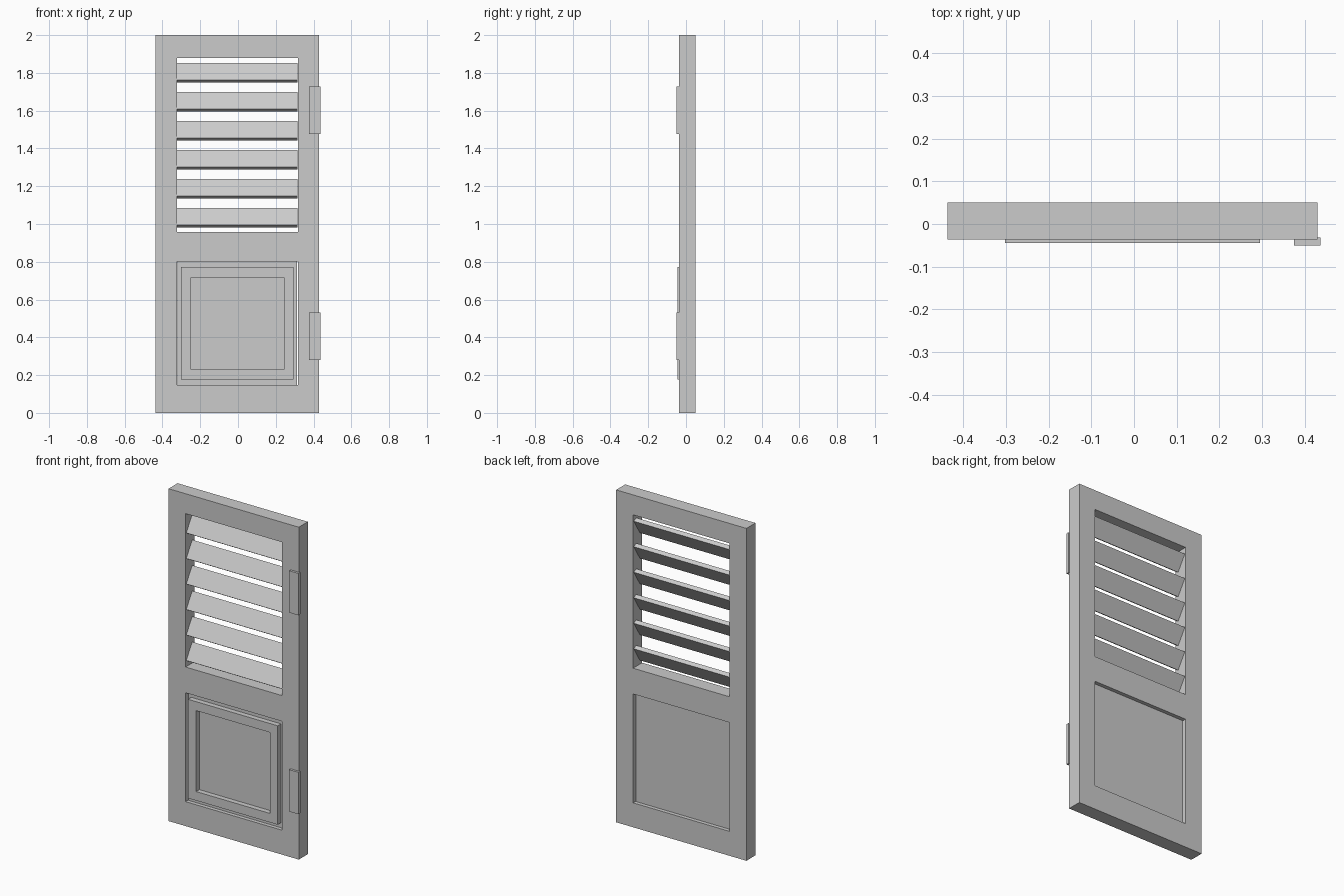
import bpy, bmesh, math
from mathutils import Matrix, Vector

if "Cube" in bpy.data.objects:
    bpy.data.objects.remove(bpy.data.objects["Cube"])

grey = bpy.data.materials.new("grey paint")
grey.diffuse_color = (0.6, 0.6, 0.6, 1)
grey.use_nodes = True
grey.node_tree.nodes["Principled BSDF"].inputs["Base Color"].default_value = grey.diffuse_color


def finish(name, bm):
    mesh = bpy.data.meshes.new(name)
    bmesh.ops.recalc_face_normals(bm, faces=bm.faces)
    bm.to_mesh(mesh)
    bm.free()
    mesh.materials.append(grey)
    ob = bpy.data.objects.new(name, mesh)
    bpy.context.collection.objects.link(ob)
    return ob


def box(name, lo, hi, tilt=0.0):
    """Box between two corners, tilted about the x axis through its centre."""
    lo, hi = Vector(lo), Vector(hi)
    bm = bmesh.new()
    mat = (Matrix.Translation((lo + hi) / 2) @ Matrix.Rotation(tilt, 4, 'X')
           @ Matrix.Diagonal((*(hi - lo), 1)))
    bmesh.ops.create_cube(bm, size=1, matrix=mat)
    return finish(name, bm)


def pierced_slab(name, xs, zs, y0, y1):
    """Slab on a grid of cuts; cells with odd column and odd row stay open."""
    bm = bmesh.new()
    grid = [[bm.verts.new((x, y0, z)) for z in zs] for x in xs]
    for i in range(len(xs) - 1):
        for j in range(len(zs) - 1):
            if not (i % 2 and j % 2):
                bm.faces.new((grid[i][j], grid[i + 1][j],
                              grid[i + 1][j + 1], grid[i][j + 1]))
    ext = bmesh.ops.extrude_face_region(bm, geom=bm.faces[:], use_keep_orig=True)
    moved = [g for g in ext["geom"] if isinstance(g, bmesh.types.BMVert)]
    bmesh.ops.translate(bm, verts=moved, vec=(0, y1 - y0, 0))
    return finish(name, bm)


FRONT, BACK = -0.036, 0.050
LEFT, RIGHT = -0.324, 0.317          # sides of both openings
MID_Y = (FRONT + BACK) / 2

# Door frame with a louvre opening above and a panel opening below
pierced_slab("door_frame", [-0.437, LEFT, RIGHT, 0.430],
             [0, 0.147, 0.802, 0.957, 1.88, 2.0], FRONT, BACK)

# Lower panel with a raised moulding on its front
box("lower_panel", (LEFT + 0.004, MID_Y - 0.02, 0.147),
    (RIGHT - 0.004, MID_Y + 0.02, 0.802))
pierced_slab("panel_moulding", [-0.302, -0.248, 0.243, 0.295],
             [0.177, 0.231, 0.718, 0.772], -0.044, MID_Y - 0.02)

# Louvre slats, lower edge to the front
tilt = math.radians(-32)
for i in range(6):
    z = 1.034 + i * 0.1535
    box(f"louvre_slat_{i + 1}", (LEFT + 0.002, MID_Y - 0.0125, z - 0.0535),
        (RIGHT - 0.002, MID_Y + 0.0125, z + 0.0535), tilt)

# Hinge leaves on the right edge
for name, z in (("lower_hinge", 0.28), ("upper_hinge", 1.477)):
    box(name, (0.375, -0.050, z), (0.437, -0.032, z + 0.252))
